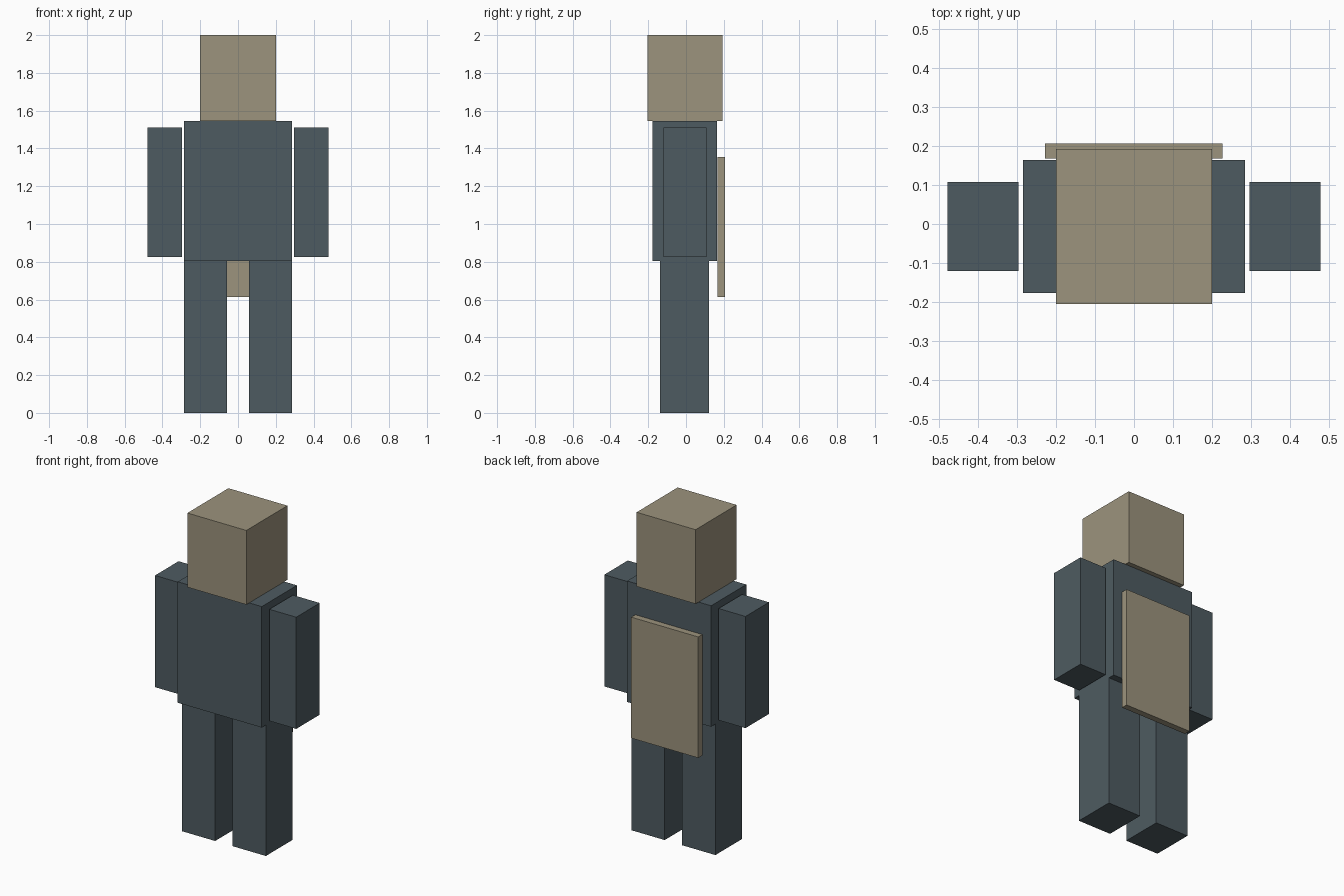
import bpy
from mathutils import Vector

cube = bpy.data.objects.get("Cube")
if cube:
    bpy.data.objects.remove(cube, do_unlink=True)


def make_material(name, rgb):
    mat = bpy.data.materials.new(name)
    mat.use_nodes = True
    color = (*rgb, 1.0)
    mat.diffuse_color = color
    mat.node_tree.nodes["Principled BSDF"].inputs["Base Color"].default_value = color
    return mat


def box(name, low, high, mat):
    """Add a box spanning two opposite corners."""
    low, high = Vector(low), Vector(high)
    bpy.ops.mesh.primitive_cube_add(size=1, location=(low + high) / 2)
    obj = bpy.context.object
    obj.name = name
    obj.scale = high - low
    bpy.ops.object.transform_apply(location=False, rotation=False, scale=True)
    obj.data.materials.append(mat)
    return obj


def mirrored_pair(name, low, high, mat):
    """Add the left box and its right-hand twin."""
    box("left_" + name, low, high, mat)
    box("right_" + name, (-high[0], low[1], low[2]), (-low[0], high[1], high[2]), mat)


slate = make_material("slate_blue_grey", (0.076, 0.105, 0.120))
tan = make_material("dull_tan", (0.332, 0.292, 0.205))

# Head and torso
box("head", (-0.2, -0.205, 1.545), (0.2, 0.193, 2.0), tan)
box("torso", (-0.285, -0.177, 0.803), (0.285, 0.164, 1.545), slate)

# Limbs
mirrored_pair("arm", (0.297, -0.12, 0.825), (0.479, 0.108, 1.51), slate)
mirrored_pair("leg", (0.059, -0.137, 0.0), (0.285, 0.122, 0.803), slate)

# Flat panel hanging behind the back
box("back_panel", (-0.228, 0.168, 0.613), (0.227, 0.207, 1.355), tan)
